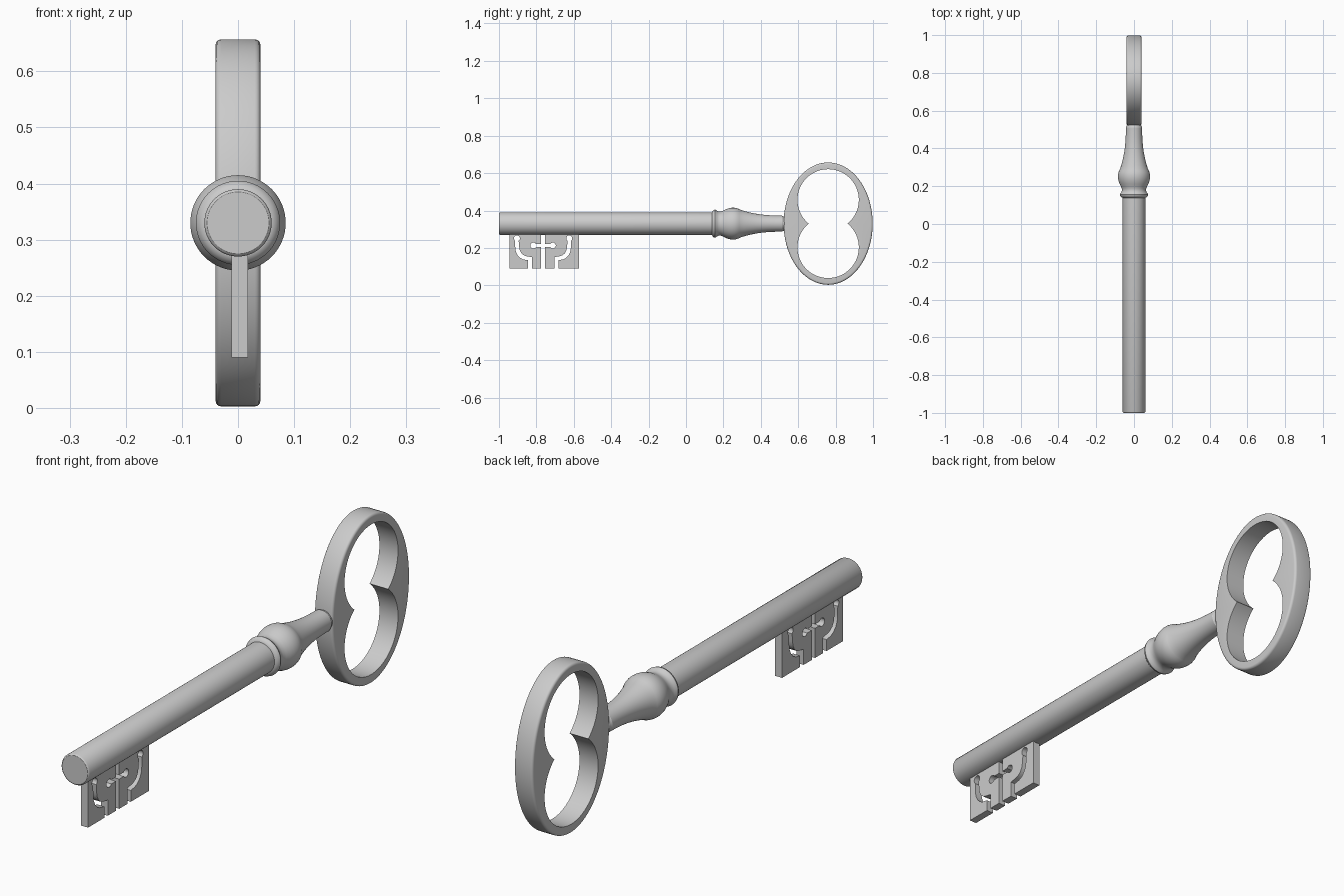
import bpy, bmesh
from math import sin, cos, pi, sqrt, radians

if "Cube" in bpy.data.objects:
    bpy.data.objects.remove(bpy.data.objects["Cube"])

AXIS_Z = 0.33


def finish(name, bm, angle=30):
    bmesh.ops.remove_doubles(bm, verts=bm.verts, dist=1e-5)
    bmesh.ops.recalc_face_normals(bm, faces=bm.faces)
    mesh = bpy.data.meshes.new(name)
    bm.to_mesh(mesh)
    bm.free()
    mesh.shade_smooth()
    mesh.set_sharp_from_angle(angle=radians(angle))
    ob = bpy.data.objects.new(name, mesh)
    bpy.context.collection.objects.link(ob)
    return ob


def bridge(bm, a, b):
    n = len(a)
    for i in range(n):
        bm.faces.new((a[i], a[(i + 1) % n], b[(i + 1) % n], b[i]))


def lathe(name, profile, n=64):
    """Turn (y, radius) points about the key axis, with capped ends."""
    bm = bmesh.new()
    rings = [[bm.verts.new((r * cos(2 * pi * i / n), y, AXIS_Z + r * sin(2 * pi * i / n)))
              for i in range(n)] for y, r in profile]
    for a, b in zip(rings, rings[1:]):
        bridge(bm, a, b)
    bm.faces.new(rings[0])
    bm.faces.new(rings[-1])
    return finish(name, bm)


# Shaft: plain rod with a softened tip
lathe("shaft", [(-1.0, 0.055), (-0.998, 0.058), (-0.994, 0.06), (0.15, 0.06)])

# Collar: small bead, groove, large bulb, then a concave tapering neck
collar = [(0.138, 0.06), (0.142, 0.067), (0.148, 0.073), (0.155, 0.075), (0.160, 0.073),
          (0.166, 0.068), (0.175, 0.0645), (0.186, 0.0645), (0.198, 0.069), (0.212, 0.076),
          (0.228, 0.082), (0.244, 0.085), (0.260, 0.085), (0.274, 0.082), (0.285, 0.077),
          (0.291, 0.074)]
for i in range(1, 13):
    t = i / 12
    collar.append((0.291 + 0.221 * t, 0.043 + 0.031 * (1 - t) ** 2.4))
collar += [(0.518, 0.039), (0.54, 0.036)]
lathe("collar_and_neck", collar)


# Bow: oval ring, rounded outside, with a hole made of two overlapping circles
def bow(n=128, cy=0.76, a=0.238, b=0.327, off=0.127, rad=0.164, half=0.04, bev=0.01):
    bm = bmesh.new()

    def outer(t, inset):
        p, q = a - inset, b - inset
        return p * q / sqrt((q * cos(t)) ** 2 + (p * sin(t)) ** 2)

    def inner(t, _):
        return off * abs(sin(t)) + sqrt(rad ** 2 - (off * cos(t)) ** 2)

    def ring(x, radius, inset=0):
        out = []
        for i in range(n):
            t = 2 * pi * i / n
            r = radius(t, inset)
            out.append(bm.verts.new((x, cy + r * cos(t), AXIS_Z + r * sin(t))))
        return out

    rings = [ring(-half, inner)]
    arc = [k * pi / 8 for k in range(5)]
    for t in arc:
        rings.append(ring(-half + bev * (1 - cos(t)), outer, bev * (1 - sin(t))))
    for t in reversed(arc):
        rings.append(ring(half - bev * (1 - cos(t)), outer, bev * (1 - sin(t))))
    rings.append(ring(half, inner))
    for k in range(len(rings)):
        bridge(bm, rings[k], rings[(k + 1) % len(rings)])
    return finish("bow", bm)


bow()


# Bit: flat plate whose slots all open at the bottom, so one outline describes it
def arc(cy, cz, r, start, end, n=14):
    angles = [radians(start + (end - start) * i / n) for i in range(n + 1)]
    return [(cy + r * cos(t), cz + r * sin(t)) for t in angles]


MID = -0.764
left = [(-0.945, 0.29), (-0.945, 0.09), (-0.845, 0.09), (-0.845, 0.134), (-0.872, 0.139),
        (-0.887, 0.147), (-0.901, 0.162), (-0.910, 0.182), (-0.913, 0.205)]
left += arc(-0.904, 0.251, 0.016, 235, -55)
left += [(-0.892, 0.205), (-0.889, 0.188), (-0.880, 0.171), (-0.866, 0.16), (-0.85, 0.155),
         (-0.824, 0.151), (-0.824, 0.09), (MID - 0.01, 0.09), (MID - 0.01, 0.205)]
left += arc(-0.816, 0.213, 0.016, -30, -330)
left += [(MID - 0.01, 0.221), (MID - 0.01, 0.277)]
right = [(2 * MID - y, z) for y, z in reversed(left)]
right[-2:] = [(-0.572, 0.09), (-0.572, 0.29)]

bm = bmesh.new()
face = bm.faces.new([bm.verts.new((-0.012, y, z)) for y, z in left + right])
res = bmesh.ops.extrude_face_region(bm, geom=[face], use_keep_orig=True)
bmesh.ops.translate(bm, vec=(0.03, 0, 0),
                    verts=[v for v in res["geom"] if isinstance(v, bmesh.types.BMVert)])
finish("bit", bm)
